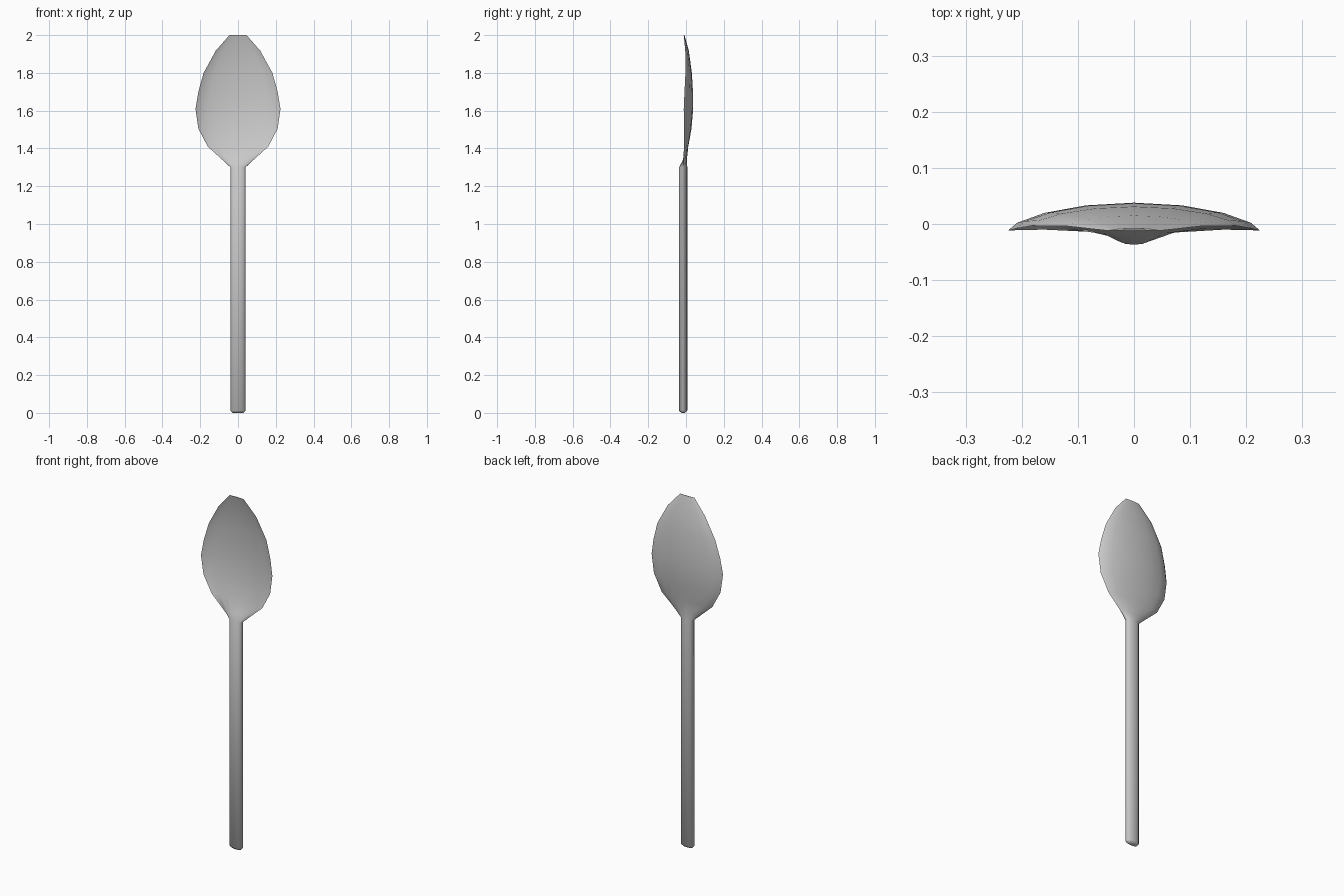
import bpy, bmesh, math

cube = bpy.data.objects.get("Cube")
if cube:
    bpy.data.objects.remove(cube, do_unlink=True)

# One plain grey for the whole piece
grey = bpy.data.materials.new("light_grey")
grey.use_nodes = True
colour = (0.6, 0.6, 0.6, 1)
grey.diffuse_color = colour
grey.node_tree.nodes["Principled BSDF"].inputs["Base Color"].default_value = colour

SIDES = 16


def loft(name, stations):
    """Stations: height, half width, rim y, front y, back y, arc power."""
    bm = bmesh.new()
    rings = []
    for z, width, rim, front, back, power in stations:
        ring = []
        for i in range(SIDES):
            t = 2 * math.pi * i / SIDES
            s = math.sin(t)
            reach = (back if s > 0 else front) - rim
            ring.append(bm.verts.new((width * math.cos(t), rim + reach * abs(s) ** power, z)))
        rings.append(ring)
    for low, high in zip(rings, rings[1:]):
        for i in range(SIDES):
            j = (i + 1) % SIDES
            bm.faces.new((low[i], low[j], high[j], high[i]))
    bm.faces.new(rings[0][::-1])
    bm.faces.new(rings[-1])
    bmesh.ops.recalc_face_normals(bm, faces=bm.faces)
    mesh = bpy.data.meshes.new(name)
    bm.to_mesh(mesh)
    bm.free()
    mesh.materials.append(grey)
    obj = bpy.data.objects.new(name, mesh)
    bpy.context.collection.objects.link(obj)
    return obj


# Oval handle with a blunt end, flaring through the neck into a thin dished bowl
handle = [
    (0.0, 0.028, -0.015, -0.024, -0.006, 1),
    (0.012, 0.04, -0.015, -0.037, 0.007, 1),
    (1.30, 0.04, -0.015, -0.037, 0.007, 1),
]
neck = [
    (1.335, 0.078, -0.014, -0.018, 0.004, 1.2),
]
bowl = [
    (1.41, 0.16, -0.010, 0.006, 0.012, 1.3),
    (1.505, 0.21, -0.011, 0.023, 0.029, 1.3),
    (1.61, 0.225, -0.012, 0.032, 0.038, 1.3),
    (1.70, 0.21, -0.008, 0.031, 0.037, 1.3),
    (1.80, 0.182, -0.003, 0.025, 0.031, 1.3),
    (1.917, 0.118, -0.004, 0.010, 0.015, 1.3),
    (2.0, 0.045, -0.012, -0.011, -0.008, 1.3),
]
spoon = loft("spoon", handle + neck + bowl)

bpy.ops.object.select_all(action="DESELECT")
spoon.select_set(True)
bpy.context.view_layer.objects.active = spoon
bpy.ops.object.shade_smooth_by_angle(angle=math.radians(50))
